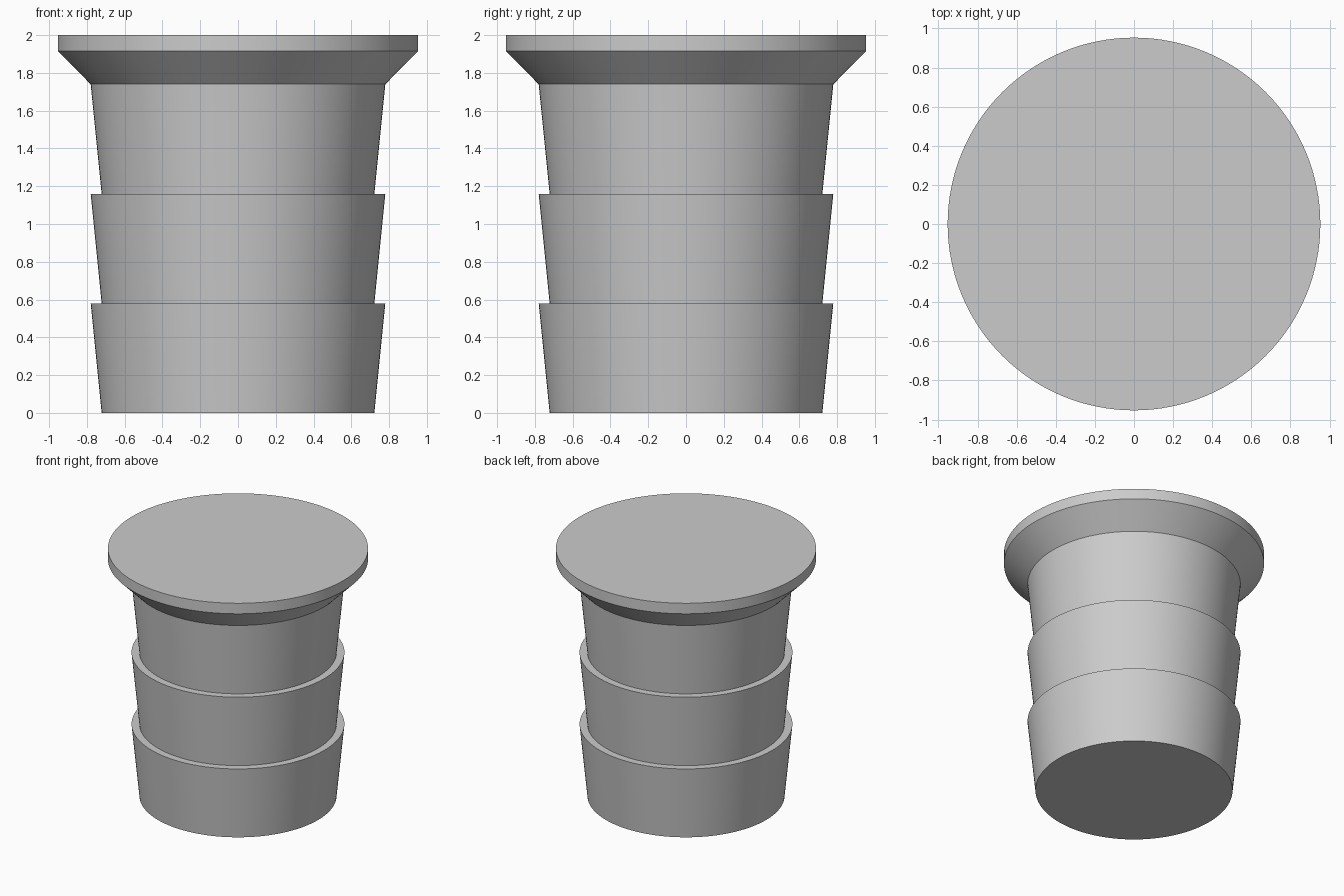
import bpy, bmesh
from math import radians, tau

cube = bpy.data.objects.get("Cube")
if cube:
    bpy.data.objects.remove(cube, do_unlink=True)

SEGMENTS = 128
NECK, BARB, FLANGE = 0.722, 0.78, 0.953   # radii
STEP = 0.58                               # height of one barb

# Material
grey = bpy.data.materials.new("plain grey")
grey.use_nodes = True
colour = (0.6, 0.6, 0.6, 1)
grey.diffuse_color = colour
grey.node_tree.nodes["Principled BSDF"].inputs["Base Color"].default_value = colour

# Profile: three flared barbs, then the chamfered flange, closed on the axis
profile = [(0, 0)]
for i in range(3):
    profile += [(NECK, i * STEP), (BARB, (i + 1) * STEP)]
profile += [(FLANGE, 1.915), (FLANGE, 2), (0, 2)]

# Spin the profile into a solid plug
bm = bmesh.new()
verts = [bm.verts.new((r, 0, z)) for r, z in profile]
edges = [bm.edges.new(pair) for pair in zip(verts, verts[1:])]
bmesh.ops.spin(bm, geom=verts + edges, cent=(0, 0, 0), axis=(0, 0, 1),
               angle=tau, steps=SEGMENTS, use_duplicate=False)
bmesh.ops.remove_doubles(bm, verts=bm.verts[:], dist=0.0001)
bmesh.ops.recalc_face_normals(bm, faces=bm.faces[:])
mesh = bpy.data.meshes.new("ribbed_plug")
bm.to_mesh(mesh)
bm.free()
mesh.materials.append(grey)

plug = bpy.data.objects.new("ribbed_plug", mesh)
bpy.context.collection.objects.link(plug)
bpy.ops.object.select_all(action="DESELECT")
plug.select_set(True)
bpy.context.view_layer.objects.active = plug
bpy.ops.object.shade_smooth_by_angle(angle=radians(30))
